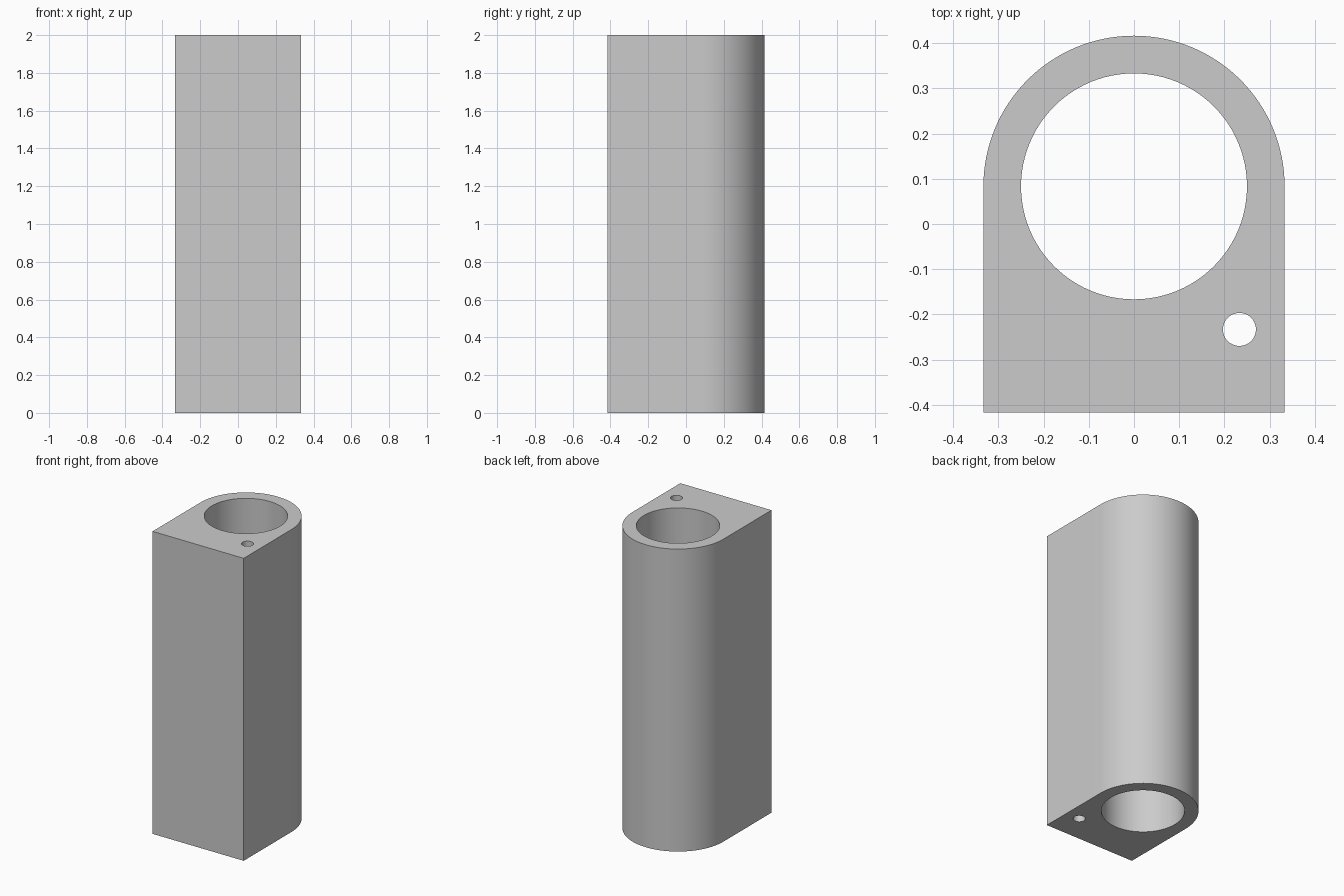
import bpy
import bmesh
from math import sin, cos, pi, radians

old = bpy.data.objects.get("Cube")
if old:
    bpy.data.objects.remove(old, do_unlink=True)

HEIGHT = 2.0
HALF_WIDTH = 1 / 3
FRONT_Y = -0.4167
BORE_Y = 0.0833


def arc(cx, cy, radius, sweep, steps):
    """Points counter-clockwise from the +x direction."""
    return [(cx + radius * cos(sweep * i / steps), cy + radius * sin(sweep * i / steps))
            for i in range(steps + 1)]


def prism(name, outline, bottom, top):
    """Extrude a flat outline upward into a solid object."""
    bm = bmesh.new()
    face = bm.faces.new([bm.verts.new((x, y, bottom)) for x, y in outline])
    side = bmesh.ops.extrude_face_region(bm, geom=[face])["geom"]
    moved = [v for v in side if isinstance(v, bmesh.types.BMVert)]
    bmesh.ops.translate(bm, verts=moved, vec=(0, 0, top - bottom))
    bmesh.ops.recalc_face_normals(bm, faces=bm.faces)
    mesh = bpy.data.meshes.new(name)
    bm.to_mesh(mesh)
    bm.free()
    obj = bpy.data.objects.new(name, mesh)
    bpy.context.collection.objects.link(obj)
    return obj


# Plain grey material
grey = bpy.data.materials.new("plain_grey")
grey.use_nodes = True
grey.diffuse_color = (0.6, 0.6, 0.6, 1)
grey.node_tree.nodes["Principled BSDF"].inputs["Base Color"].default_value = (0.6, 0.6, 0.6, 1)

# Body: square front, half-round back
outline = arc(0, BORE_Y, HALF_WIDTH, pi, 64) + [(-HALF_WIDTH, FRONT_Y), (HALF_WIDTH, FRONT_Y)]
body = prism("round_backed_block", outline, 0, HEIGHT)
body.data.materials.append(grey)
bpy.ops.object.select_all(action="DESELECT")
body.select_set(True)
bpy.context.view_layer.objects.active = body

# Main bore and small pin hole, both right through
for name, x, y, radius, steps in (("main_bore", 0, BORE_Y, 0.25, 96),
                                  ("pin_hole", 0.2333, -0.2333, 0.0365, 48)):
    cutter = prism(name, arc(x, y, radius, 2 * pi, steps)[:-1], -0.1, HEIGHT + 0.1)
    cutter.data.materials.append(grey)
    cutter.hide_render = True
    cut = body.modifiers.new(name, "BOOLEAN")
    cut.operation = "DIFFERENCE"
    cut.solver = "EXACT"
    cut.object = cutter
    bpy.ops.object.modifier_apply(modifier=cut.name)
    bpy.data.objects.remove(cutter, do_unlink=True)

# Smooth curved walls, crisp rims and corners
bpy.ops.object.shade_smooth_by_angle(angle=radians(30))
